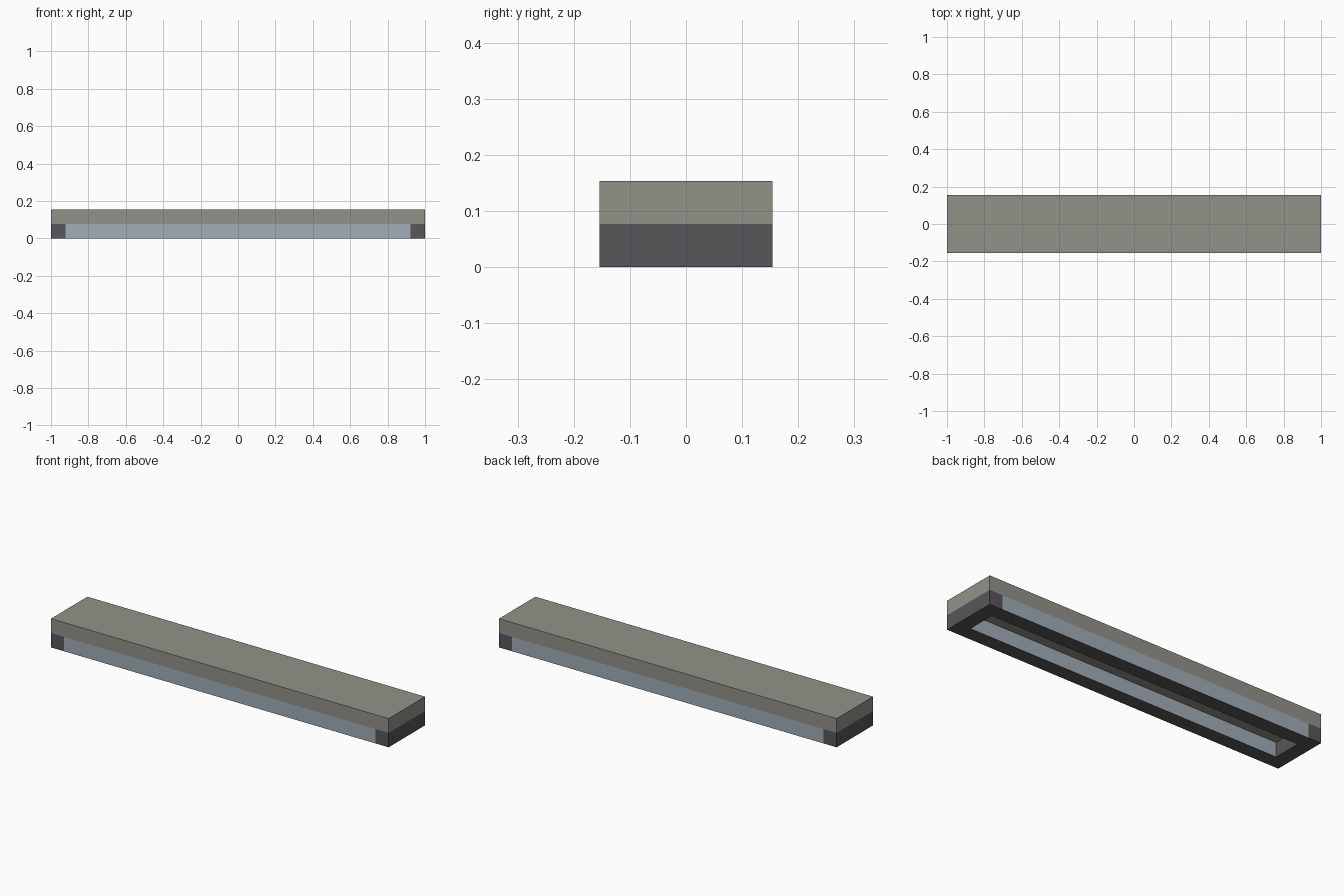
import bpy

if "Cube" in bpy.data.objects:
    bpy.data.objects.remove(bpy.data.objects["Cube"])

U = 1 / 13  # block unit: the model is 26 x 4 x 2 units


def material(name, rgb):
    mat = bpy.data.materials.new(name)
    mat.diffuse_color = (*rgb, 1)
    mat.use_nodes = True
    mat.node_tree.nodes["Principled BSDF"].inputs["Base Color"].default_value = mat.diffuse_color
    return mat


def box(name, center, size, mat):
    """Axis-aligned box, centre and size in block units."""
    bpy.ops.mesh.primitive_cube_add(size=1, location=[c * U for c in center])
    ob = bpy.context.object
    ob.name = name
    ob.scale = [s * U for s in size]
    bpy.ops.object.transform_apply(location=False, rotation=False, scale=True)
    ob.data.materials.append(mat)
    return ob


stone = material("weathered_stone", (0.29, 0.285, 0.25))
steel = material("blue_grey_metal", (0.35, 0.42, 0.48))
dark = material("dark_metal", (0.095, 0.096, 0.103))

# Top slab
box("top_slab", (0, 0, 1.5), (26, 4, 1), stone)

# End blocks span the full depth
for side, name in ((-1, "left"), (1, "right")):
    box(f"{name}_end_block", (12.5 * side, 0, 0.5), (1, 4, 1), dark)

# Long rails with an open channel between them; undersides are dark
for side, name in ((-1, "front"), (1, "back")):
    rail = box(f"{name}_rail", (0, 1.5 * side, 0.5), (24, 1, 1), steel)
    rail.data.materials.append(dark)
    for face in rail.data.polygons:
        if face.normal.z < -0.5:
            face.material_index = 1
